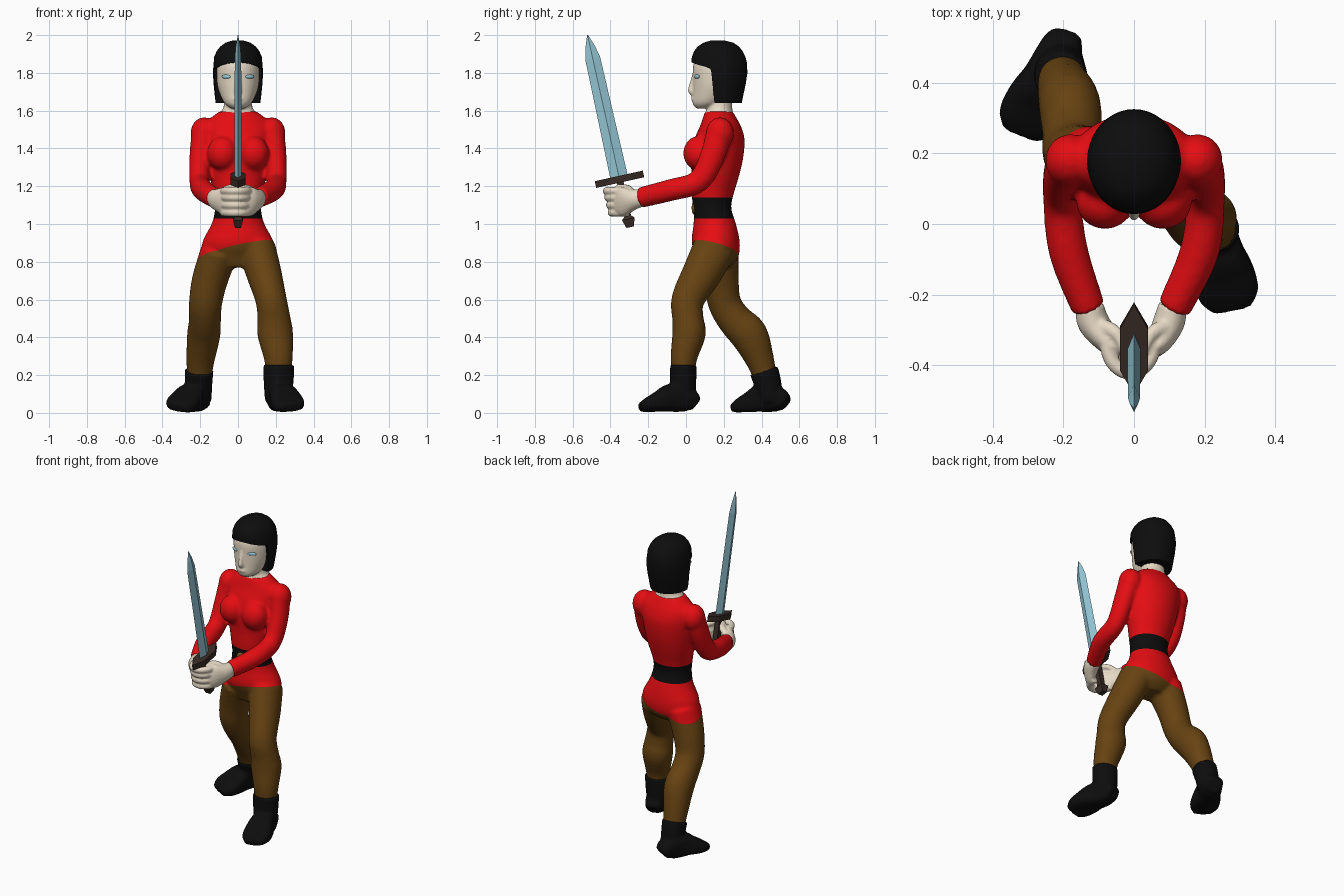
import bpy, bmesh, math
from mathutils import Vector, Matrix


def material(name, rgb):
    m = bpy.data.materials.new(name)
    m.diffuse_color = (*rgb, 1)
    return m


RED = material("red shirt", (0.78, 0.004, 0.006))
BROWN = material("brown trousers", (0.135, 0.056, 0.006))
BLACK = material("black", (0.004, 0.004, 0.004))
SKIN = material("pale skin", (0.8, 0.7, 0.56))
STEEL = material("pale blue steel", (0.3, 0.58, 0.68))
WOOD = material("dark wood", (0.04, 0.024, 0.018))
GOLD = material("old gold", (0.25, 0.13, 0.02))


def spline(rows, steps):
    """Catmull-Rom through rows of numbers."""
    out = []
    for i in range(len(rows) - 1):
        a, b, c, d = (rows[max(0, min(len(rows) - 1, i + k))] for k in (-1, 0, 1, 2))
        for s in range(steps):
            t = s / steps
            out.append([q + 0.5 * t * (r - p + t * (2 * p - 5 * q + 4 * r - u + t * (3 * (q - r) + u - p)))
                        for p, q, r, u in zip(a, b, c, d)])
    return out + [list(rows[-1])]


def loft(bm, rows, side=(1, 0, 0), axis=None, n=20, steps=4, power=1.0):
    """Tube through rows of (x, y, z, side radius, other radius)."""
    rows = spline(rows, steps)
    pos = [Vector(r[:3]) for r in rows]
    rings = []
    for i, r in enumerate(rows):
        t = Vector(axis) if axis else (pos[min(i + 1, len(pos) - 1)] - pos[max(i - 1, 0)]).normalized()
        s = Vector(side)
        s = (s - t * s.dot(t)).normalized()
        u = t.cross(s)
        ring = []
        for k in range(n):
            c, d = math.cos(2 * math.pi * k / n), math.sin(2 * math.pi * k / n)
            c, d = (math.copysign(abs(v) ** power, v) for v in (c, d))
            ring.append(bm.verts.new(pos[i] + s * c * r[3] + u * d * r[4]))
        rings.append(ring)
    for a, b in zip(rings, rings[1:]):
        for k in range(n):
            bm.faces.new((a[k], a[(k + 1) % n], b[(k + 1) % n], b[k]))
    bm.faces.new(rings[0])
    bm.faces.new(rings[-1])


def stack(bm, rows, **kw):
    """Horizontal rings from rows of (z, half width, front y, back y)."""
    loft(bm, [(0, (f + b) / 2, z, w, (b - f) / 2) for z, w, f, b in rows], axis=(0, 0, 1), **kw)


def ball(bm, loc, size, turn=0):
    bmesh.ops.create_uvsphere(bm, u_segments=20, v_segments=12, radius=1, matrix=Matrix.Translation(loc)
                              @ Matrix.Rotation(turn, 4, 'Z') @ Matrix.Diagonal((*size, 1)))


def part(name, bm, mats, voxel=0, smooth=0, angle=40):
    bmesh.ops.recalc_face_normals(bm, faces=bm.faces[:])
    me = bpy.data.meshes.new(name)
    bm.to_mesh(me)
    bm.free()
    ob = bpy.data.objects.new(name, me)
    bpy.context.collection.objects.link(ob)
    if voxel:  # fuse the overlapping pieces into one skin
        rm = ob.modifiers.new("fuse", 'REMESH')
        rm.mode, rm.voxel_size = 'VOXEL', voxel
        sm = ob.modifiers.new("relax", 'SMOOTH')
        sm.factor, sm.iterations = 0.5, smooth
        fused = bpy.data.meshes.new_from_object(ob.evaluated_get(bpy.context.evaluated_depsgraph_get()))
        ob.modifiers.clear()
        ob.data = fused
    ob.data.materials.clear()
    for m in mats:
        ob.data.materials.append(m)
    bpy.ops.object.select_all(action='DESELECT')
    ob.select_set(True)
    bpy.context.view_layer.objects.active = ob
    if angle:
        bpy.ops.object.shade_smooth_by_angle(angle=math.radians(angle))
    return ob


# Body: torso, bust, arms and legs fused
bm = bmesh.new()
stack(bm, [(0.77, 0.09, 0.08, 0.23), (0.82, 0.165, 0.06, 0.275), (0.9, 0.19, 0.03, 0.285),
           (1.0, 0.14, 0.04, 0.265), (1.08, 0.122, 0.04, 0.24), (1.15, 0.127, 0.03, 0.25),
           (1.25, 0.15, 0.03, 0.28), (1.35, 0.168, 0.025, 0.303), (1.45, 0.18, 0.045, 0.31),
           (1.52, 0.18, 0.075, 0.29), (1.565, 0.14, 0.09, 0.265), (1.595, 0.1, 0.1, 0.25)], n=32)
for s, cuff in ((1, 0.112), (-1, 0.128)):
    ball(bm, (s * 0.082, 0.063, 1.375), (0.082, 0.078, 0.09))
    ball(bm, (s * 0.18, 0.18, 1.48), (0.072, 0.075, 0.085))
    loft(bm, [(s * 0.18, 0.18, 1.5, 0.065, 0.07), (s * 0.2, 0.14, 1.36, 0.057, 0.066),
              (s * 0.203, 0.065, 1.225, 0.054, 0.06), (s * 0.185, -0.08, 1.18, 0.056, 0.058),
              (s * cuff, -0.24, 1.14, 0.048, 0.055)])
loft(bm, [(0.10, 0.15, 0.87, 0.1, 0.115), (0.137, 0.085, 0.74, 0.094, 0.105), (0.175, 0.01, 0.6, 0.083, 0.088),
          (0.19, 0.01, 0.5, 0.088, 0.083), (0.197, 0.016, 0.42, 0.095, 0.089),
          (0.213, -0.01, 0.3, 0.078, 0.072), (0.215, -0.015, 0.2, 0.065, 0.06)])
loft(bm, [(-0.10, 0.165, 0.85, 0.1, 0.115), (-0.15, 0.185, 0.7, 0.095, 0.095), (-0.172, 0.205, 0.58, 0.088, 0.088),
          (-0.175, 0.26, 0.49, 0.085, 0.092), (-0.182, 0.335, 0.41, 0.088, 0.1),
          (-0.2, 0.395, 0.27, 0.074, 0.074), (-0.203, 0.42, 0.18, 0.063, 0.062)])
body = part("clothed_body", bm, [RED, BROWN, BLACK], 0.011, 5, 0)

# Cut the hem and belt lines, then colour by position
bm = bmesh.new()
bm.from_mesh(body.data)
hem = Vector((-0.21, 0.25, 1))
for co, no in (((0, 0, 0.9), hem), ((0, 0, 1.03), (0, 0, 1)), ((0, 0, 1.14), (0, 0, 1))):
    bmesh.ops.bisect_plane(bm, geom=bm.verts[:] + bm.edges[:] + bm.faces[:], plane_co=co, plane_no=no)
for f in bm.faces:
    c = f.calc_center_median()
    f.smooth = True
    f.material_index = 0
    if hem.dot(c) < 0.9 and c.z < 1:
        f.material_index = 1
    elif 1.03 < c.z < 1.14 and c.y > 0 and abs(c.x) < 0.155:
        f.material_index = 2
bm.to_mesh(body.data)
bm.free()

# Belt buckle
bm = bmesh.new()
ball(bm, (0, 0.042, 1.085), (0.035, 0.012, 0.035))
part("belt_buckle", bm, [GOLD])

# Boots: shaft plus foot, fused
for name, shaft, heel, turn in (
        ("front_boot", [(0.217, -0.014, 0.255, 0.083, 0.07), (0.215, -0.015, 0.17, 0.08, 0.07),
                        (0.212, -0.015, 0.06, 0.07, 0.065)], (0.205, 0.05), 0.25),
        ("back_boot", [(-0.206, 0.412, 0.225, 0.077, 0.077), (-0.208, 0.432, 0.16, 0.073, 0.073),
                       (-0.205, 0.455, 0.06, 0.065, 0.06)], (-0.19, 0.525), -0.45)):
    bm = bmesh.new()
    loft(bm, shaft)
    f = Vector((math.sin(turn), -math.cos(turn)))
    loft(bm, [(heel[0] + f.x * d, heel[1] + f.y * d, h / 2 + 0.005, w, h / 2) for d, w, h in
              ((0, 0.045, 0.08), (0.04, 0.062, 0.13), (0.13, 0.072, 0.15), (0.2, 0.087, 0.11),
               (0.26, 0.085, 0.075), (0.3, 0.055, 0.045))], power=0.65)
    part(name, bm, [BLACK], 0.01, 3, 50)

# Hands gripping the sword
bm = bmesh.new()
for s, wrist in ((1, 0.11), (-1, 0.126)):
    loft(bm, [(s * wrist, -0.23, 1.14, 0.04, 0.046), (s * (wrist - 0.012), -0.28, 1.13, 0.045, 0.056),
              (s * 0.068, -0.335, 1.12, 0.036, 0.078), (s * 0.035, -0.365, 1.12, 0.025, 0.07)])
for z in (1.06, 1.1, 1.14, 1.175):
    cy = -0.352 + 0.222 * (1.237 - z)
    loft(bm, [(0.066 * math.cos(a) - 0.01, cy - 0.082 * math.sin(a), z, 0.021, 0.021)
              for a in (math.radians(d) for d in range(-10, 200, 20))], side=(0, 0, 1), n=10, steps=2)
for s in (-1, 1):
    loft(bm, [(s * 0.095, -0.29, 1.165, 0.02, 0.025), (s * 0.05, -0.31, 1.19, 0.018, 0.02),
              (s * 0.02, -0.37, 1.195, 0.014, 0.015)], side=(0, 0, 1), n=10)
part("hands", bm, [SKIN], 0.006, 2, 60)

# Head and neck
bm = bmesh.new()
stack(bm, [(1.55, 0.115, 0.09, 0.255), (1.585, 0.1, 0.1, 0.25), (1.615, 0.078, 0.108, 0.245),
           (1.7, 0.065, 0.11, 0.24)])
stack(bm, [(1.612, 0.035, 0.055, 0.13), (1.64, 0.072, 0.035, 0.2), (1.7, 0.1, 0.036, 0.26),
           (1.76, 0.113, 0.037, 0.28), (1.84, 0.112, 0.038, 0.28), (1.9, 0.085, 0.07, 0.26)], n=32)
loft(bm, [(0, 0.044, 1.79, 0.01, 0.012), (0, 0.032, 1.74, 0.012, 0.014), (0, 0.026, 1.705, 0.016, 0.016),
          (0, 0.04, 1.69, 0.014, 0.012)], n=12)
ball(bm, (0, 0.04, 1.662), (0.028, 0.013, 0.012))
part("head_and_neck", bm, [SKIN], 0.007, 2, 60)

# Eyes
bm = bmesh.new()
for s in (-1, 1):
    ball(bm, (s * 0.062, 0.058, 1.78), (0.027, 0.009, 0.011), s * 0.45)
part("eyes", bm, [STEEL])

# Bobbed hair: full cap above, opened at the front below the fringe
bm = bmesh.new()
stack(bm, [(1.64, 0.118, 0.03, 0.295), (1.68, 0.123, 0.03, 0.303), (1.74, 0.129, 0.03, 0.316),
           (1.8, 0.133, 0.03, 0.325), (1.847, 0.132, 0.028, 0.323), (1.856, 0.131, 0.028, 0.322),
           (1.885, 0.126, 0.031, 0.315), (1.915, 0.113, 0.043, 0.3), (1.94, 0.094, 0.062, 0.28),
           (1.96, 0.065, 0.092, 0.25), (1.971, 0.03, 0.13, 0.205)], n=40, steps=1)
for v in bm.verts:
    if v.co.z < 1.85:
        v.co.y = max(v.co.y, 0.13 + 0.1 * (1.847 - v.co.z))
    if 1.83 < v.co.z < 1.86:
        v.co.z -= 1.8 * v.co.x ** 2
part("bobbed_hair", bm, [BLACK])


# Sword, built upright around its guard and then tilted
def sword_part(name, mat, rows, outline):
    bm = bmesh.new()
    rings = [[bm.verts.new((x * sx, y * sy, z)) for x, y in outline] for z, sx, sy in rows]
    k = len(outline)
    for a, b in zip(rings, rings[1:]):
        for i in range(k):
            bm.faces.new((a[i], a[(i + 1) % k], b[(i + 1) % k], b[i]))
    bm.faces.new(rings[0])
    bm.faces.new(rings[-1])
    bmesh.ops.transform(bm, verts=bm.verts[:], matrix=Matrix.Translation((0, -0.352, 1.237))
                        @ Matrix.Rotation(math.radians(12.5), 4, 'X'))
    part(name, bm, [mat], angle=0)


diamond = [(1, 0), (0, 1), (-1, 0), (0, -1)]
square = [(1, 1), (-1, 1), (-1, -1), (1, -1)]
sword_part("sword_blade", STEEL, [(0, 0.019, 0.047), (0.655, 0.017, 0.04), (0.72, 0.012, 0.025),
                                  (0.783, 0.001, 0.002)], diamond)
sword_part("sword_guard", WOOD, [(-0.018, 1, 1), (0.018, 1, 1)],
           [(0.04, -0.06), (0.04, 0.06), (0, 0.13), (-0.04, 0.06), (-0.04, -0.06), (0, -0.13)])
sword_part("sword_grip", WOOD, [(-0.26, 0.016, 0.02), (-0.215, 0.026, 0.034), (-0.2, 0.016, 0.018),
                                (-0.01, 0.016, 0.018)], square)
